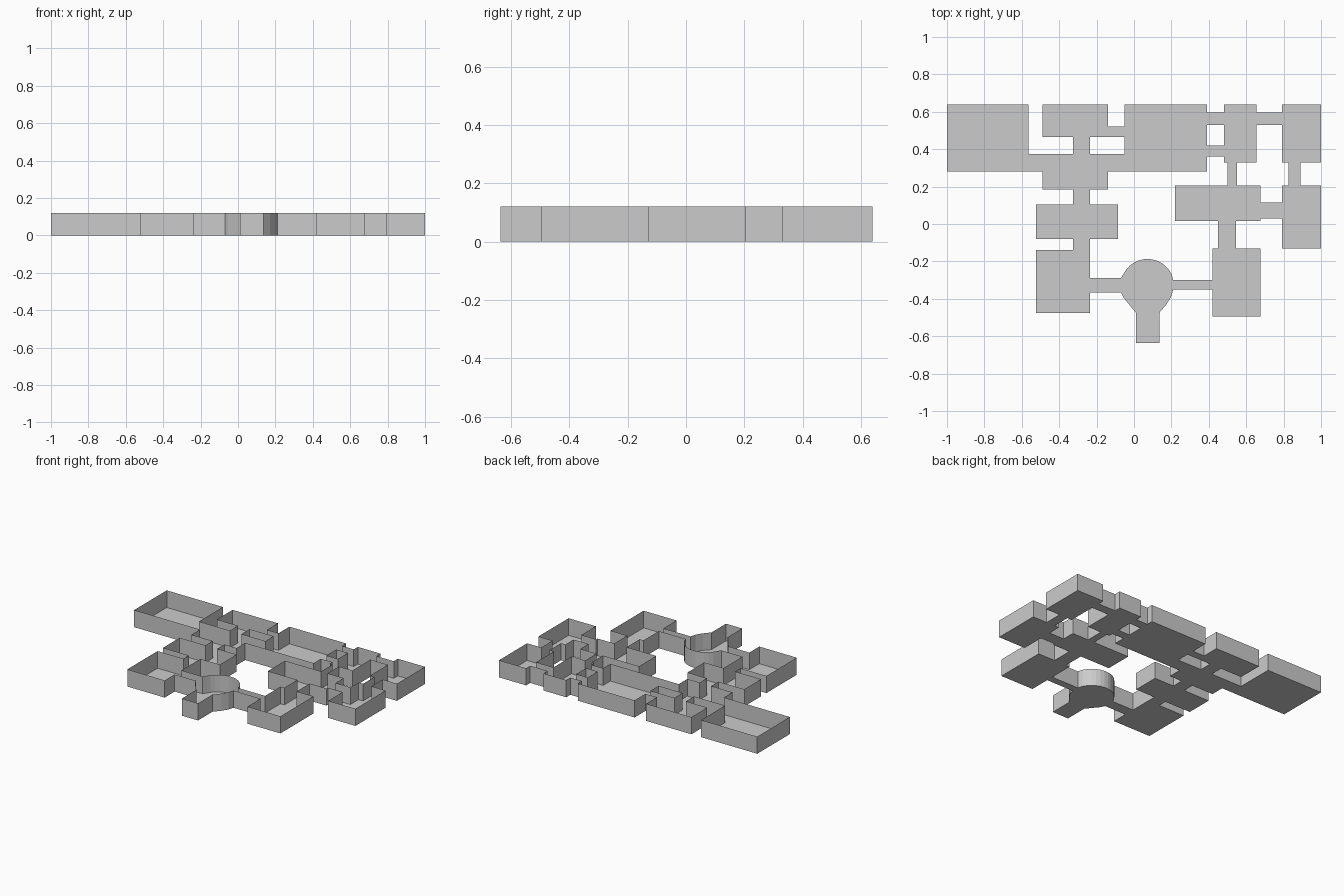
import bpy, bmesh, math
from mathutils import Vector

if "Cube" in bpy.data.objects:
    bpy.data.objects.remove(bpy.data.objects["Cube"])

HEIGHT = 0.12

# x0, x1, y0, y1
ROOMS = [
    (-1.0, -0.565, 0.28, 0.64), (-0.49, -0.14, 0.465, 0.64), (-0.49, -0.14, 0.185, 0.375),
    (-0.05, 0.39, 0.28, 0.64), (0.48, 0.655, 0.33, 0.64), (0.79, 1.0, 0.33, 0.64),
    (0.22, 0.675, 0.015, 0.205), (0.79, 1.0, -0.13, 0.205), (0.42, 0.675, -0.495, -0.13),
    (-0.525, -0.235, -0.475, -0.14), (-0.525, -0.085, -0.08, 0.105),
]
CORRIDORS = [
    (-0.565, -0.49, 0.28, 0.375), (-0.325, -0.235, 0.375, 0.465), (-0.14, -0.05, 0.465, 0.52),
    (-0.14, -0.05, 0.28, 0.375), (0.39, 0.48, 0.53, 0.595), (0.39, 0.48, 0.36, 0.42),
    (0.655, 0.79, 0.53, 0.595), (0.50, 0.55, 0.205, 0.33), (0.825, 0.89, 0.205, 0.33),
    (0.675, 0.79, 0.03, 0.115), (0.45, 0.545, -0.13, 0.015), (0.21, 0.42, -0.35, -0.30),
    (-0.235, -0.07, -0.365, -0.29), (-0.325, -0.235, -0.14, -0.08), (-0.325, -0.235, 0.105, 0.185),
]


def add_rect_union(bm, rects):
    """Merge all rectangles into one flat sheet without overlaps."""
    xs = sorted({v for r in rects for v in r[:2]})
    ys = sorted({v for r in rects for v in r[2:]})
    for xa, xb in zip(xs, xs[1:]):
        for ya, yb in zip(ys, ys[1:]):
            cx, cy = (xa + xb) / 2, (ya + yb) / 2
            if any(r[0] < cx < r[1] and r[2] < cy < r[3] for r in rects):
                bm.faces.new([bm.verts.new((x, y, 0)) for x, y in
                              ((xa, ya), (xb, ya), (xb, yb), (xa, yb))])
    bmesh.ops.remove_doubles(bm, verts=bm.verts, dist=1e-4)
    bmesh.ops.dissolve_limit(bm, angle_limit=0.01, verts=bm.verts, edges=bm.edges)


def make_object(bm, name):
    mesh = bpy.data.meshes.new(name)
    bm.to_mesh(mesh)
    bm.free()
    bpy.context.collection.objects.link(bpy.data.objects.new(name, mesh))


# Floor: rooms and corridors
bm = bmesh.new()
add_rect_union(bm, ROOMS + CORRIDORS)

# Floor: round entrance chamber with its passage
cx, cy, r = 0.072, -0.33, 0.143
arc = [(cx + r * math.cos(a), cy + r * math.sin(a))
       for a in (math.radians(26 + i * 128 / 11) for i in range(12))]
outline = [(0.21, -0.35), (0.21, -0.30)] + arc + [
    (-0.07, -0.29), (-0.07, -0.365), (-0.055, -0.395), (0.01, -0.475),
    (0.01, -0.635), (0.135, -0.635), (0.135, -0.475), (0.172, -0.432), (0.198, -0.39)]
bm.faces.new([bm.verts.new((x, y, 0)) for x, y in outline])
bmesh.ops.remove_doubles(bm, verts=bm.verts, dist=1e-4)
bmesh.ops.recalc_face_normals(bm, faces=bm.faces)
for f in bm.faces:
    f.normal_update()
    if f.normal.z < 0:
        f.normal_flip()

# Walls: thin sheets rising from every open floor edge
walls = bmesh.new()
up = Vector((0, 0, HEIGHT))
for e in bm.edges:
    if e.is_boundary:
        loop = e.link_loops[0]
        a, b = loop.vert.co, loop.link_loop_next.vert.co
        walls.faces.new([walls.verts.new(p) for p in (a, b, b + up, a + up)])
bmesh.ops.remove_doubles(walls, verts=walls.verts, dist=1e-4)

make_object(bm, "floor")
make_object(walls, "walls")
